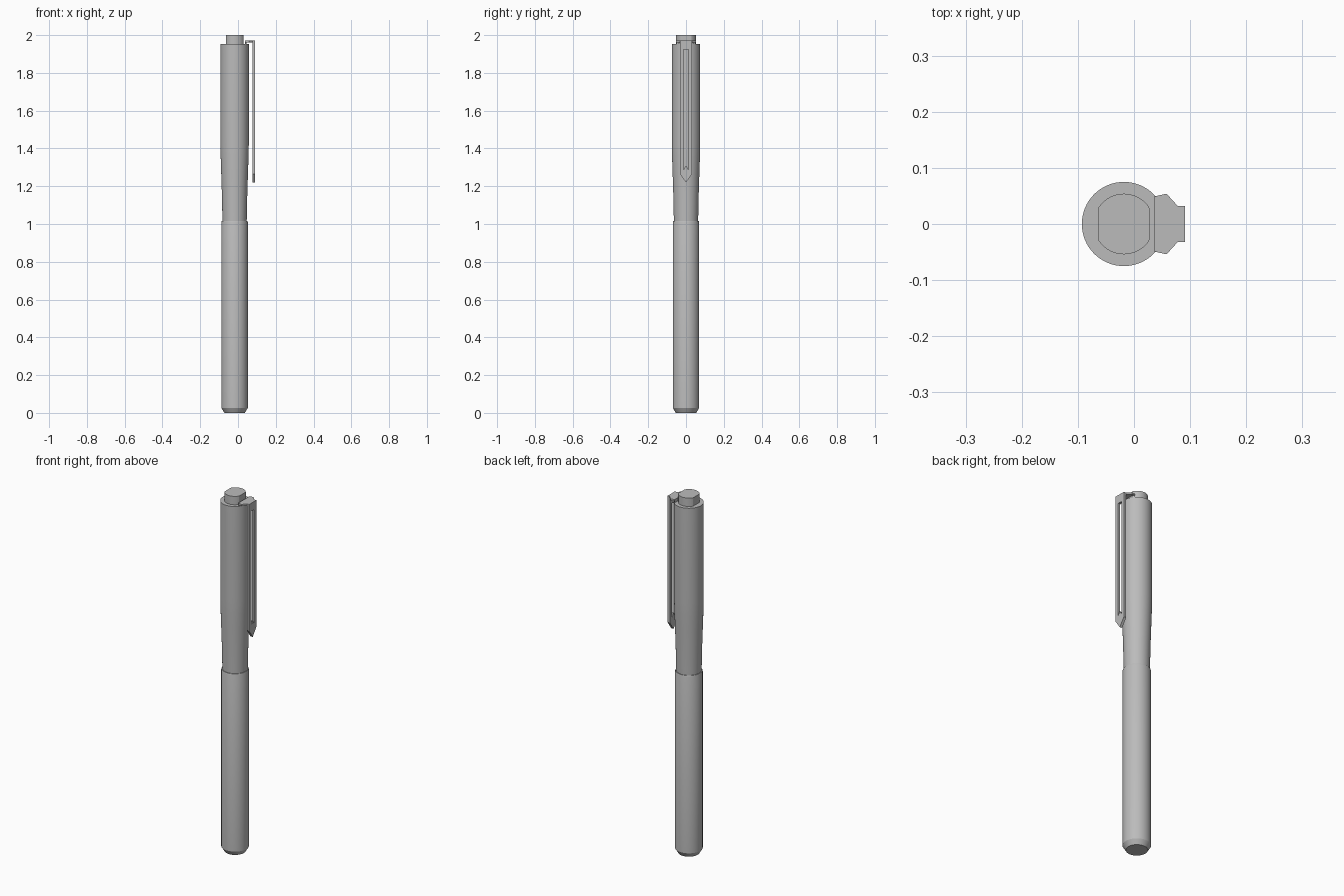
import bpy, bmesh
from math import sin, cos, pi, radians
from mathutils import Vector

if "Cube" in bpy.data.objects:
    bpy.data.objects.remove(bpy.data.objects["Cube"], do_unlink=True)

AXIS = -0.018   # x of the barrel's centre line
SIDES = 64

grey = bpy.data.materials.new("satin grey")
grey.use_nodes = True
colour = (0.5, 0.5, 0.5, 1)
grey.diffuse_color = colour
grey.node_tree.nodes["Principled BSDF"].inputs["Base Color"].default_value = colour


def finish(name, bm):
    bmesh.ops.recalc_face_normals(bm, faces=bm.faces)
    mesh = bpy.data.meshes.new(name)
    bm.to_mesh(mesh)
    bm.free()
    mesh.materials.append(grey)
    obj = bpy.data.objects.new(name, mesh)
    bpy.context.collection.objects.link(obj)
    bpy.ops.object.select_all(action="DESELECT")
    obj.select_set(True)
    bpy.context.view_layer.objects.active = obj
    return obj


def lathe(name, profile):
    """Turn (radius, z) points around the barrel axis and cap both ends."""
    bm = bmesh.new()
    rings = [[bm.verts.new((AXIS + r * cos(2 * pi * i / SIDES),
                            r * sin(2 * pi * i / SIDES), z))
              for i in range(SIDES)] for r, z in profile]
    for low, high in zip(rings, rings[1:]):
        for i in range(SIDES):
            j = (i + 1) % SIDES
            bm.faces.new((low[i], low[j], high[j], high[i]))
    bm.faces.new(rings[0])
    bm.faces.new(rings[-1])
    obj = finish(name, bm)
    bpy.ops.object.shade_smooth_by_angle(angle=radians(30))
    return obj


def slab(name, outline, depth, mirrored=True):
    """Extrude a flat outline, optionally mirroring a half across y = 0."""
    bm = bmesh.new()
    face = bm.faces.new([bm.verts.new(p) for p in outline])
    grown = bmesh.ops.extrude_face_region(bm, geom=[face], use_keep_orig=True)
    moved = [g for g in grown["geom"] if isinstance(g, bmesh.types.BMVert)]
    bmesh.ops.translate(bm, verts=moved, vec=Vector(depth))
    if mirrored:
        seam = [f for f in bm.faces if all(abs(v.co.y) < 1e-5 for v in f.verts)]
        bmesh.ops.delete(bm, geom=seam, context="FACES_ONLY")
    obj = finish(name, bm)
    if mirrored:
        mirror = obj.modifiers.new("mirror", "MIRROR")
        mirror.use_axis = (False, True, False)
        mirror.merge_threshold = 0.0001
    return obj


# Lower barrel with chamfered foot
lathe("lower_barrel", [(0.054, 0), (0.07, 0.026), (0.07, 1.01), (0.068, 1.016)])

# Upper barrel, narrowing softly towards the joint
lathe("upper_barrel", [(0.064, 1.01), (0.065, 1.05), (0.067, 1.15), (0.0705, 1.26),
                       (0.0735, 1.35), (0.075, 1.42), (0.075, 1.953)])

# Push button: round with two flats
button = []
for i in range(SIDES):
    a = 2 * pi * i / SIDES
    x = max(-0.046, min(0.046, 0.054 * cos(a)))
    button.append((AXIS + x, 0.054 * sin(a), 1.95))
slab("push_button", button, (0, 0, 0.05), mirrored=False)

# Clip bridge over the barrel rim, and the tab that holds it
bridge = [(0.036, 0), (0.036, 0.049), (0.058, 0.054), (0.078, 0.032), (0.091, 0.032), (0.091, 0)]
slab("clip_bridge", [(x, y, 1.962) for x, y in bridge], (0, 0, 0.009))
tab = [(0.036, 0), (0.036, 0.049), (0.046, 0.038), (0.046, 0)]
slab("clip_tab", [(x, y, 1.945) for x, y in tab], (0, 0, 0.018))

# Slotted clip arm with pointed tip
arm = [(0, 1.971), (0.032, 1.971), (0.032, 1.265), (0, 1.22),
       (0, 1.31), (0.013, 1.288), (0.013, 1.925), (0, 1.925)]
slab("clip_arm", [(0.077, y, z) for y, z in arm], (0.014, 0, 0))
